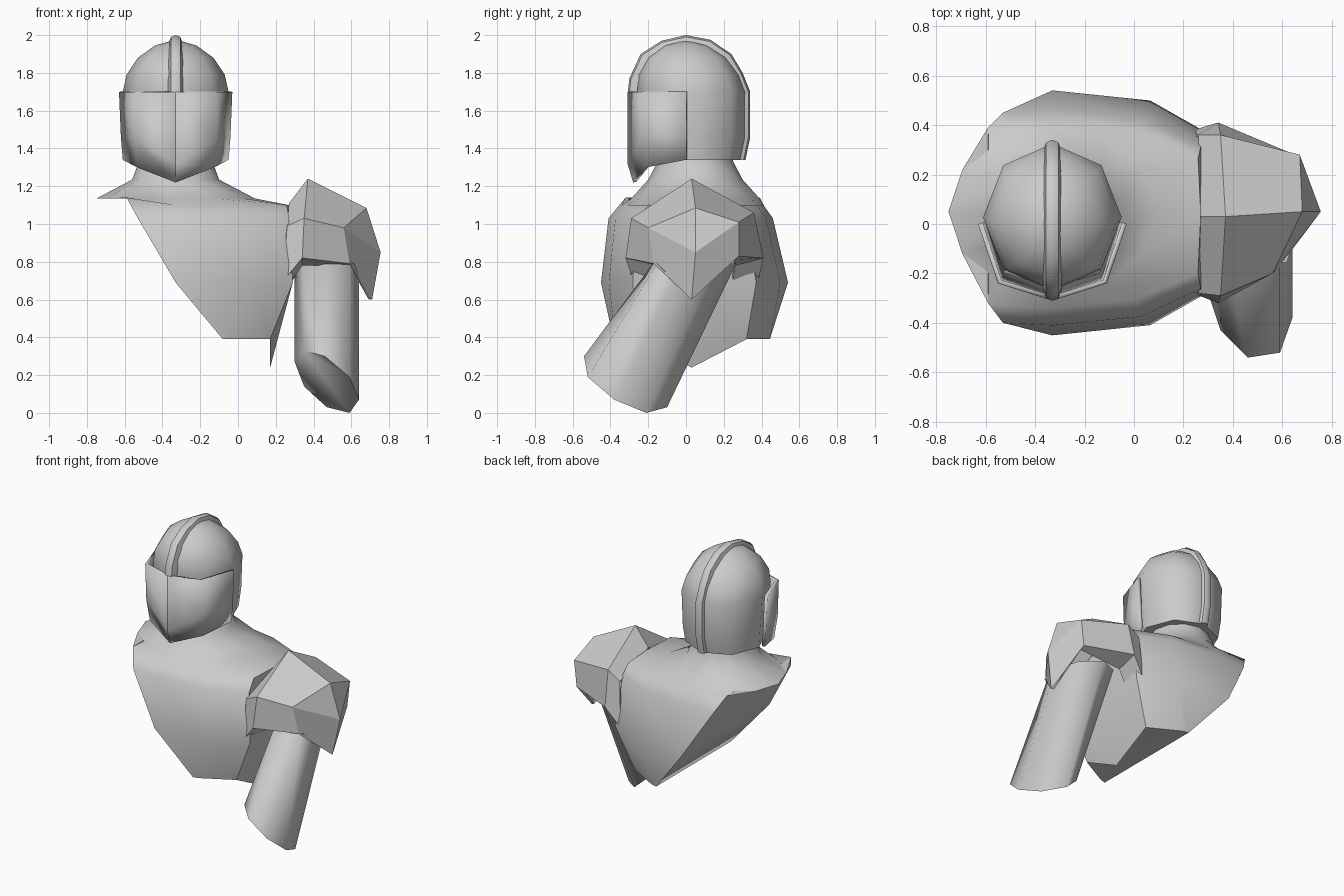
import bpy
import bmesh
from math import acos, cos, sin, pi, radians

default_cube = bpy.data.objects.get("Cube")
if default_cube:
    bpy.data.objects.remove(default_cube, do_unlink=True)

# One plain grey for the whole bust
grey = bpy.data.materials.new("plain grey")
grey.use_nodes = True
colour = (0.6, 0.6, 0.6, 1.0)
grey.diffuse_color = colour
for node in grey.node_tree.nodes:
    if node.type == 'BSDF_PRINCIPLED':
        node.inputs["Base Color"].default_value = colour

HEAD_X = -0.33


def loft(name, rows, closed=False, caps=False, smooth_angle=0, thickness=0):
    """Skin neighbouring rows of points with quads and make an object."""
    bm = bmesh.new()
    grid = [[bm.verts.new(point) for point in row] for row in rows]
    count = len(rows[0])
    for upper, lower in zip(grid, grid[1:]):
        for i in range(count if closed else count - 1):
            j = (i + 1) % count
            bm.faces.new((upper[i], lower[i], lower[j], upper[j]))
    if caps:
        bm.faces.new(grid[0])
        bm.faces.new(grid[-1])
    bmesh.ops.remove_doubles(bm, verts=bm.verts[:], dist=0.0005)
    if caps:
        bmesh.ops.recalc_face_normals(bm, faces=bm.faces[:])
    for face in bm.faces:
        face.smooth = smooth_angle > 0
    mesh = bpy.data.meshes.new(name)
    bm.to_mesh(mesh)
    bm.free()
    if smooth_angle:
        mesh.set_sharp_from_angle(angle=radians(smooth_angle))
    mesh.materials.append(grey)
    part = bpy.data.objects.new(name, mesh)
    bpy.context.collection.objects.link(part)
    if thickness:
        shell = part.modifiers.new("shell", 'SOLIDIFY')
        shell.thickness = thickness
        shell.offset = -1
    return part


def ring(z, half_width, front, back, low=-9, high=9, power=1, sides=12):
    """Oval around the head axis; a chord at low x, a flat side at high x."""
    middle, depth = (front + back) / 2, (back - front) / 2
    limit = acos(max(-1, (low - HEAD_X) / half_width))
    points = []
    for i in range(sides):
        turn = 2 * pi * i / sides
        sign = 1 if turn <= pi else -1
        angle = min(turn, 2 * pi - turn, limit)
        x = min(HEAD_X + half_width * cos(angle), high)
        points.append((x, middle + sign * depth * abs(sin(angle)) ** power, z))
    return points


# Torso: oval rings, broken off diagonally below the right shoulder
shoulder = ring(1.10, 0.68, -0.34, 0.41, low=-0.59, high=0.27, power=0.7)
shoulder = [(x, y, 1.14 if x < -0.58 else z) for x, y, z in shoulder]
hem = ring(0.39, 0.58, -0.41, 0.47, low=-0.08, high=0.17, power=0.6)
hem = [(x, y, 0.24 if x > 0.16 and abs(y) < 0.1 else z) for x, y, z in hem]
loft("torso", [
    ring(1.40, 0.18, -0.12, 0.24),
    ring(1.33, 0.195, -0.15, 0.25),
    ring(1.235, 0.23, -0.20, 0.30),
    ring(1.135, 0.42, -0.29, 0.39),
    shoulder,
    ring(1.03, 0.72, -0.41, 0.46, low=-0.53, high=0.27, power=0.6),
    ring(0.69, 0.79, -0.45, 0.54, low=-0.33, high=0.29, power=0.6),
    hem,
], closed=True, caps=True, smooth_angle=45)

# Helmet shell, eight-sided
loft("helmet", [
    ring(1.34, 0.255, -0.24, 0.30, sides=8),
    ring(1.46, 0.265, -0.26, 0.325, sides=8),
    ring(1.70, 0.28, -0.27, 0.325, sides=8),
    ring(1.79, 0.26, -0.265, 0.29, sides=8),
    ring(1.88, 0.20, -0.215, 0.225, sides=8),
    ring(1.945, 0.11, -0.125, 0.125, sides=8),
    ring(1.968, 0.03, -0.03, 0.03, sides=8),
], closed=True, caps=True, smooth_angle=60)

# Crest running over the helmet from brow to nape
crest_path = [(-0.31, 1.68), (-0.30, 1.77), (-0.24, 1.90), (-0.13, 1.97),
              (0, 2.0), (0.13, 1.975), (0.24, 1.90), (0.30, 1.80),
              (0.34, 1.70), (0.34, 1.46), (0.315, 1.34)]
crest_section = [(-0.04, 0.16), (-0.025, 0.03), (0, 0), (0.025, 0.03), (0.04, 0.16)]
crest_rows = []
for y, z in crest_path:
    core = min(z, 1.68)
    crest_rows.append([(HEAD_X + side, y * (1 - inset), z + (core - z) * inset)
                       for side, inset in crest_section])
loft("helmet_crest", crest_rows, closed=True, caps=True, smooth_angle=45)

# Visor: two mirrored halves meeting in a crease at the front
visor_half = [
    [(0, -0.31, 1.70), (0.22, -0.24, 1.70), (0.30, 0, 1.70)],
    [(0, -0.31, 1.32), (0.215, -0.235, 1.45), (0.29, 0, 1.46)],
    [(0, -0.28, 1.22), (0.205, -0.21, 1.30), (0.28, 0, 1.34)],
]
for side, name in ((1, "visor_left"), (-1, "visor_right")):
    rows = [[(HEAD_X + side * x, y, z) for x, y, z in row[::side]]
            for row in visor_half]
    loft(name, rows, smooth_angle=75, thickness=0.02)

# Shoulder guard: arches stepping outwards to a folded, pointed end,
# with the lower edges turned in underneath
tip, point = (0.755, 0.05, 0.85), (0.71, 0.03, 0.60)
loft("shoulder_guard", [
    [(0.25, -0.12, 0.65), (0.24, -0.28, 0.70), (0.26, -0.28, 0.99),
     (0.27, 0.03, 1.11), (0.26, 0.36, 1.0), (0.24, 0.38, 0.69),
     (0.25, 0.24, 0.64)],
    [(0.34, -0.15, 0.78), (0.34, -0.32, 0.82), (0.35, -0.29, 1.03),
     (0.37, 0.03, 1.24), (0.35, 0.36, 1.06), (0.34, 0.41, 0.82),
     (0.34, 0.26, 0.78)],
    [(0.60, -0.15, 0.78), (0.59, -0.17, 0.79), (0.56, -0.20, 0.98),
     (0.68, 0.05, 1.085), (0.67, 0.28, 1.01), (0.65, 0.28, 0.83),
     (0.65, 0.25, 0.81)],
    [point, point, tip, tip, tip, point, point],
], thickness=0.02)

# Upper arm: slanted stump reaching up under the guard
stump = [(0.30, -0.28, 0.27), (0.35, -0.43, 0.33), (0.46, -0.54, 0.30),
         (0.59, -0.52, 0.19), (0.64, -0.38, 0.07), (0.59, -0.21, 0.0),
         (0.47, -0.10, 0.03), (0.35, -0.15, 0.14)]
armpit = [(x, y + 0.365, 0.79) for x, y, z in stump]
loft("upper_arm", [armpit, stump], closed=True, caps=True, smooth_angle=70)
